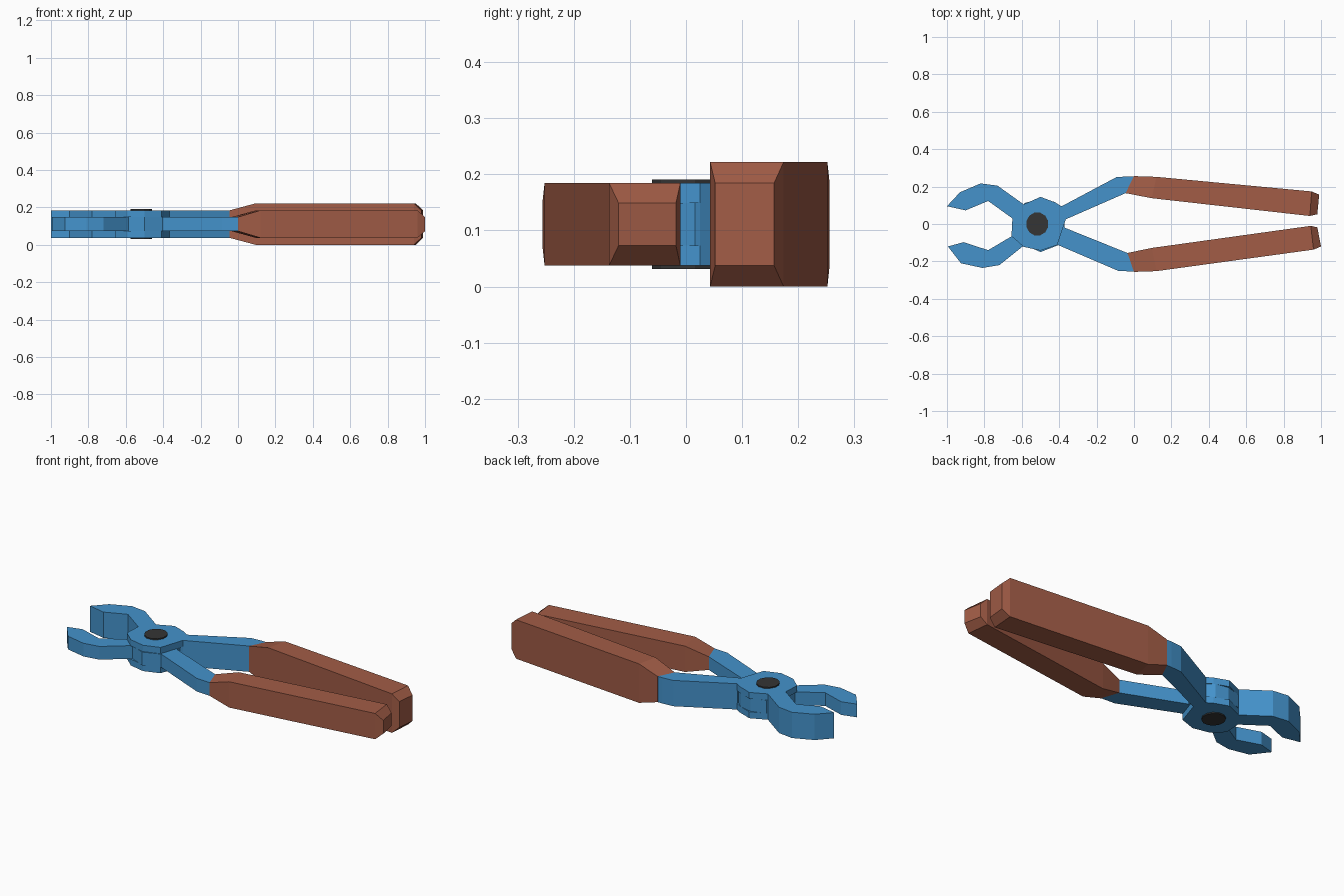
import bpy, bmesh, math

if "Cube" in bpy.data.objects:
    bpy.data.objects.remove(bpy.data.objects["Cube"])

ZC = 0.111            # mid height of the tool
THIN, THICK, FULL = 0.0375, 0.0735, 0.111   # half heights


def material(name, rgb):
    m = bpy.data.materials.new(name)
    m.diffuse_color = (*rgb, 1)
    m.use_nodes = True
    m.node_tree.nodes["Principled BSDF"].inputs["Base Color"].default_value = m.diffuse_color
    return m


STEEL = material("blue steel", (0.058, 0.29, 0.60))
GRIP = material("brown grip", (0.36, 0.108, 0.062))
PIN = material("dark pin", (0.035, 0.035, 0.035))


def finish(bm, name, mat):
    bmesh.ops.recalc_face_normals(bm, faces=bm.faces)
    mesh = bpy.data.meshes.new(name)
    bm.to_mesh(mesh)
    bm.free()
    mesh.materials.append(mat)
    ob = bpy.data.objects.new(name, mesh)
    bpy.context.collection.objects.link(ob)
    return ob


def plate(name, pts, z0, z1, mat):
    """Extrude a flat outline from z0 to z1."""
    bm = bmesh.new()
    low = [bm.verts.new((x, y, z0)) for x, y in pts]
    top = [bm.verts.new((x, y, z1)) for x, y in pts]
    bm.faces.new(low)
    bm.faces.new(top)
    n = len(pts)
    for i in range(n):
        j = (i + 1) % n
        bm.faces.new((low[i], low[j], top[j], top[i]))
    return finish(bm, name, mat)


def grip(name, stations):
    """Loft rectangles given as (outer xy, inner xy, half height)."""
    bm = bmesh.new()
    rings = []
    for (ox, oy), (ix, iy), h in stations:
        rings.append([bm.verts.new(c) for c in (
            (ox, oy, ZC - h), (ix, iy, ZC - h), (ix, iy, ZC + h), (ox, oy, ZC + h))])
    for a, b in zip(rings, rings[1:]):
        for i in range(4):
            j = (i + 1) % 4
            bm.faces.new((a[i], a[j], b[j], b[i]))
    bm.faces.new(rings[0])
    bm.faces.new(rings[-1])
    return finish(bm, name, GRIP)


# wide lever: solid jaw, solid arm and two hub plates around a slot
plate("wide_jaw", [(-1.0, 0.095), (-0.9, 0.073), (-0.78, 0.123), (-0.65, 0.03),
                   (-0.635, 0.03), (-0.59, 0.105), (-0.73, 0.205), (-0.82, 0.217),
                   (-0.93, 0.17)], ZC - THICK, ZC + THICK, STEEL)
plate("wide_arm", [(-0.39, 0.093), (-0.395, 0.0), (-0.365, 0.025), (-0.045, 0.165),
                   (0.0, 0.255), (-0.03, 0.255), (-0.095, 0.25)],
      ZC - THICK, ZC + THICK, STEEL)
hub = [(-0.65, 0.03), (-0.655, -0.065), (-0.59, -0.122), (-0.50, -0.142),
       (-0.41, -0.112), (-0.365, 0.025), (-0.385, 0.093), (-0.42, 0.115),
       (-0.50, 0.145), (-0.59, 0.105)]
plate("hub_top_plate", hub, ZC + THIN, ZC + THICK, STEEL)
plate("hub_bottom_plate", hub, ZC - THICK, ZC - THIN, STEEL)

# narrow lever passing through the slot
plate("narrow_lever", [(-0.995, -0.12), (-0.925, -0.21), (-0.81, -0.235), (-0.72, -0.22),
                       (-0.585, -0.112), (-0.50, -0.15), (-0.405, -0.113), (-0.085, -0.25),
                       (0.0, -0.255), (-0.035, -0.155), (-0.37, -0.02), (-0.385, 0.08),
                       (-0.43, 0.12), (-0.50, 0.135), (-0.585, 0.112), (-0.64, 0.03),
                       (-0.645, -0.06), (-0.78, -0.14), (-0.91, -0.097)],
      ZC - THIN, ZC + THIN, STEEL)

# grips
grip("wide_grip", [((0.0, 0.256), (-0.045, 0.165), THICK),
                   ((0.12, 0.252), (0.095, 0.138), FULL),
                   ((0.95, 0.174), (0.94, 0.043), FULL),
                   ((0.99, 0.157), (0.98, 0.052), THICK)])
grip("narrow_grip", [((0.0, -0.256), (-0.035, -0.155), THIN),
                     ((0.12, -0.252), (0.095, -0.128), THICK),
                     ((0.96, -0.137), (0.945, -0.01), THICK),
                     ((1.0, -0.12), (0.98, -0.018), THIN)])

# pivot pin
plate("pivot_pin", [(-0.517 + 0.06 * math.cos(math.tau * (i + 0.5) / 12),
                     0.063 * math.sin(math.tau * (i + 0.5) / 12)) for i in range(12)],
      ZC - 0.08, ZC + 0.08, PIN)
